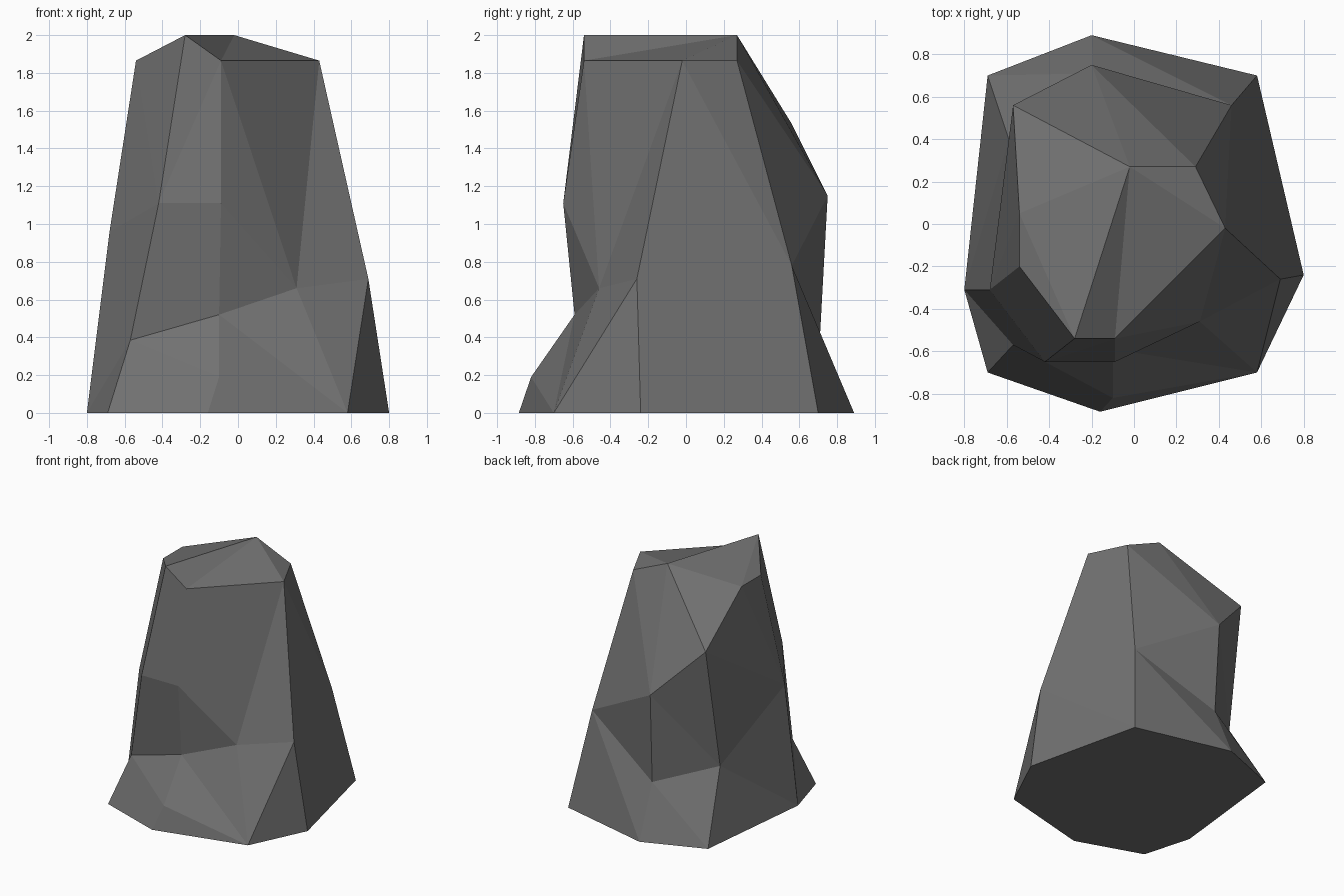
import bpy, bmesh

if "Cube" in bpy.data.objects:
    bpy.data.objects.remove(bpy.data.objects["Cube"])

mat = bpy.data.materials.new("stone grey")
mat.diffuse_color = (0.165, 0.165, 0.165, 1)
mat.use_nodes = True
mat.node_tree.nodes["Principled BSDF"].inputs["Base Color"].default_value = mat.diffuse_color

bm = bmesh.new()


def column(*points):
    return [bm.verts.new(p) for p in points]


def strip(left, right, steps):
    """Facet the gap between two columns; each step climbs the left or right one."""
    i = j = 0
    for s in steps:
        if s == "L":
            bm.faces.new((left[i], left[i + 1], right[j]))
            i += 1
        else:
            bm.faces.new((left[i], right[j + 1], right[j]))
            j += 1


# Columns of corners, ground to top, going round the stone
crown = bm.verts.new((-0.02, 0.27, 2.0))
back = column((-0.20, 0.89, 0), (-0.19, 0.71, 0.42), (-0.20, 0.75, 1.15))
back_left = column((-0.69, 0.70, 0), (-0.59, 0.40, 0.54), (-0.57, 0.56, 1.53))
left = column((-0.80, -0.31, 0), (-0.68, -0.31, 0.96), (-0.54, 0.05, 1.865))
front_left = column((-0.69, -0.70, 0), (-0.57, -0.57, 0.385),
                    (-0.42, -0.65, 1.11), (-0.28, -0.54, 2.0))
front = column((-0.16, -0.885, 0), (-0.10, -0.82, 0.19), (-0.10, -0.59, 0.52),
               (-0.09, -0.65, 1.11), (-0.09, -0.54, 1.865))
front_right = column((0.58, -0.70, 0), (0.31, -0.46, 0.66))
right = column((0.80, -0.24, 0), (0.69, -0.26, 0.71), (0.43, -0.02, 1.865))
back_right = column((0.58, 0.70, 0), (0.46, 0.56, 0.78), (0.29, 0.27, 1.865))
shoulder = bm.verts.new((-0.54, -0.20, 1.865))

# Facets between neighbouring columns
strip(back, back_left + [crown], "LRLRR")
strip(back_left, left + [crown], "LRLRR")
strip(left[:2] + [shoulder, left[2], crown], front_left, "RLRLRLL")
bm.faces.new((left[1], left[2], shoulder))
strip(front_left, front + [crown], "RLRLRRLR")
strip(front, front_right + [right[2], crown], "LLRLLRR")
strip(front_right + [right[2]], right[:2], "RLL")
strip(right, back_right + [crown], "LRLRR")
strip(back_right, back + [crown], "LRRLR")

# Flat underside
bm.faces.new([c[0] for c in (back, back_left, left, front_left, front,
                             front_right, right, back_right)])
bmesh.ops.recalc_face_normals(bm, faces=bm.faces[:])

mesh = bpy.data.meshes.new("rock")
bm.to_mesh(mesh)
bm.free()
mesh.materials.append(mat)
bpy.context.collection.objects.link(bpy.data.objects.new("rock", mesh))
